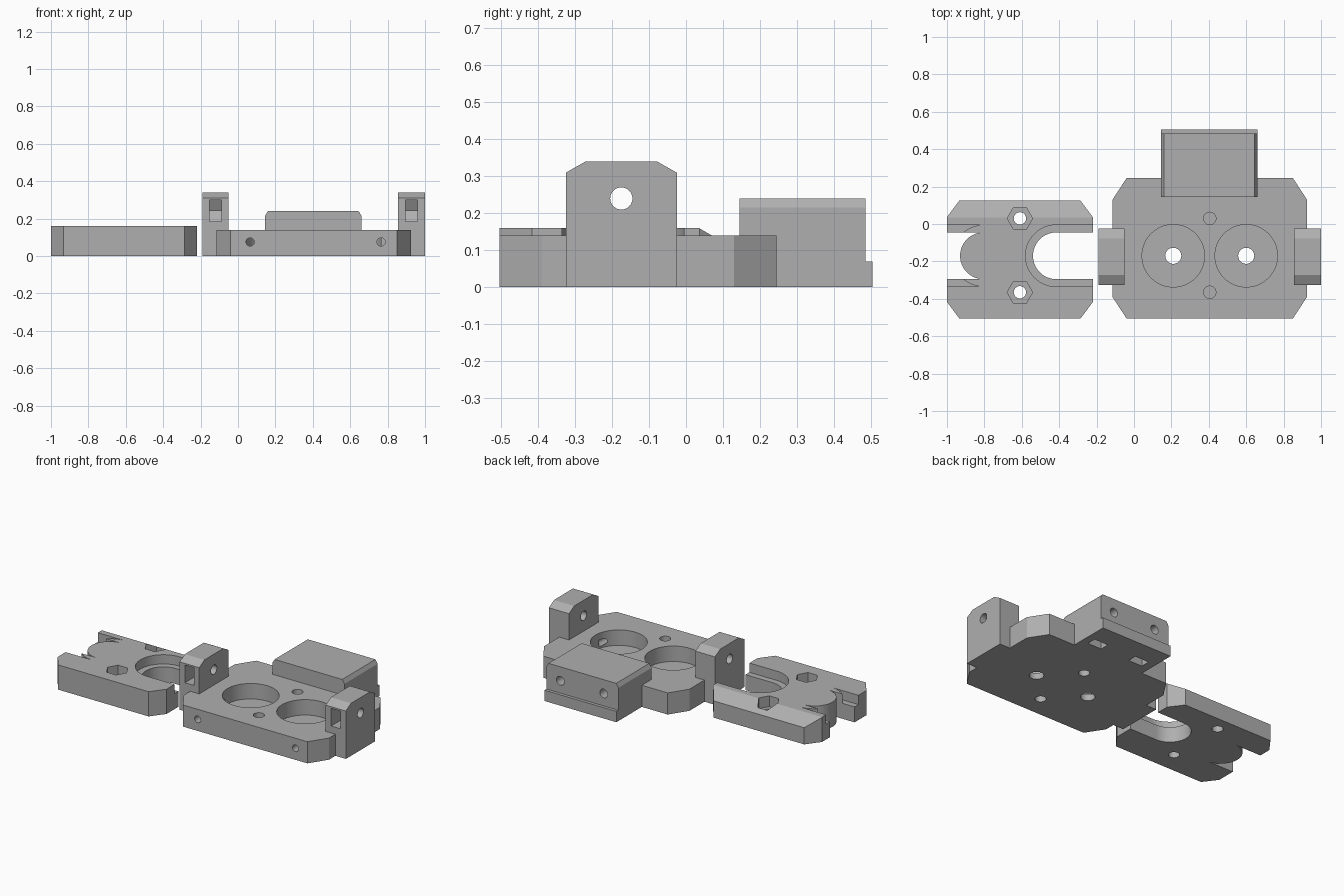
import bpy
import bmesh
from math import cos, sin, pi, radians
from mathutils import Vector

cube = bpy.data.objects.get("Cube")
if cube:
    bpy.data.objects.remove(cube)

grey = bpy.data.materials.new("plain_grey")
grey.use_nodes = True
COLOUR = (0.43, 0.43, 0.43, 1)
grey.diffuse_color = COLOUR
grey.node_tree.nodes["Principled BSDF"].inputs["Base Color"].default_value = COLOUR


def prism(name, outline, lo, hi, axis="z"):
    """Extrude a 2D outline along an axis, from lo to hi."""
    place = {"z": lambda a, b, t: (a, b, t),
             "x": lambda a, b, t: (t, a, b),
             "y": lambda a, b, t: (a, t, b)}[axis]
    bm = bmesh.new()
    face = bm.faces.new([bm.verts.new(place(a, b, lo)) for a, b in outline])
    moved = bmesh.ops.extrude_face_region(bm, geom=[face])["geom"]
    step = Vector(place(0, 0, hi - lo))
    bmesh.ops.translate(bm, vec=step,
                        verts=[v for v in moved if isinstance(v, bmesh.types.BMVert)])
    bmesh.ops.recalc_face_normals(bm, faces=bm.faces)
    mesh = bpy.data.meshes.new(name)
    bm.to_mesh(mesh)
    bm.free()
    mesh.materials.append(grey)
    obj = bpy.data.objects.new(name, mesh)
    bpy.context.collection.objects.link(obj)
    return obj


def circle(a, b, r, n=40, start=0.0, sweep=2 * pi):
    return [(a + r * cos(start + sweep * i / n), b + r * sin(start + sweep * i / n))
            for i in range(n)]


def box(a0, a1, b0, b1):
    return [(a0, b0), (a1, b0), (a1, b1), (a0, b1)]


def chamfered(a0, a1, b0, b1, ca, cb):
    """Rectangle with all four corners cut off."""
    return [(a0 + ca, b0), (a1 - ca, b0), (a1, b0 + cb), (a1, b1 - cb),
            (a1 - ca, b1), (a0 + ca, b1), (a0, b1 - cb), (a0, b0 + cb)]


def cut(part, outline, lo, hi, axis="z"):
    """Cut a prism out of a part."""
    cutter = prism("cutter", outline, lo, hi, axis)
    cutter.hide_render = True
    mod = part.modifiers.new("cut", "BOOLEAN")
    mod.operation = "DIFFERENCE"
    mod.solver = "EXACT"
    mod.object = cutter
    bpy.context.view_layer.objects.active = part
    bpy.ops.object.modifier_apply(modifier=mod.name)
    bpy.data.objects.remove(cutter)


def finish(part):
    bpy.ops.object.select_all(action="DESELECT")
    part.select_set(True)
    bpy.context.view_layer.objects.active = part
    bpy.ops.object.shade_smooth_by_angle(angle=radians(25))


MID_Y = -0.17
SCREW_Y = (0.03, -0.365)

# Clamp plate with a sloped back edge
clamp = prism("clamp_plate", chamfered(-1, -0.22, -0.505, 0.125, 0.066, 0.088), 0, 0.16)
cut(clamp, [(0.035, 0.16), (0.2, 0.065), (0.2, 0.3), (0.035, 0.3)], -1.1, -0.1, "x")

# Open slots on both ends, each with a wider upper ledge
for side in (-1, 1):
    centre = -0.61 + side * 0.195
    for radius, bottom in ((0.125, -0.1), (0.165, 0.1)):
        arc = circle(centre, MID_Y, radius, 32, -side * pi / 2, -side * pi)
        end = (centre, MID_Y + side * radius)
        far = centre + side * 0.5
        outline = arc + [end, (far, end[1]), (far, arc[0][1])]
        cut(clamp, outline, bottom, 0.3)

# Nut pockets and screw holes of the clamp
for y in SCREW_Y:
    cut(clamp, circle(-0.61, y, 0.068, 6), 0.09, 0.3)
    cut(clamp, circle(-0.61, y, 0.033), -0.1, 0.3)
finish(clamp)

# Main plate with round pockets
base = prism("base_plate", chamfered(-0.115, 0.925, -0.505, 0.245, 0.075, 0.115), 0, 0.14)
for x in (0.21, 0.6):
    cut(base, circle(x, MID_Y, 0.167, 64), 0.04, 0.3)
    cut(base, circle(x, MID_Y, 0.043), -0.1, 0.1)
for y in SCREW_Y:
    cut(base, circle(0.405, y, 0.033), 0.09, 0.3)
    cut(base, circle(0.405, y, 0.033), -0.1, 0.07)
for x in (0.065, 0.765):
    cut(base, circle(x, 0.075, 0.022, 24), -0.6, -0.2, "y")
finish(base)

# Upright side lugs with a cross hole and a nut slot
for name, x0, x1 in (("right_lug", -0.19, -0.05), ("left_lug", 0.855, 1.0)):
    y0, y1, top = -0.325, -0.025, 0.34
    lug = prism(name, [(y0, 0), (y1, 0), (y1, 0.31), (y1 - 0.053, top),
                       (y0 + 0.053, top), (y0, 0.31)], x0, x1, "x")
    mid = (x0 + x1) / 2
    hexagon = circle(-0.175, 0.242, 0.066, 6)
    slot = hexagon[:2] + [(-0.5, hexagon[1][1]), (-0.5, hexagon[5][1]), hexagon[5]]
    cut(lug, slot, mid - 0.033, mid + 0.033, "x")
    cut(lug, circle(-0.175, 0.24, 0.03), x0 - 0.1, x1 + 0.1, "x")
    finish(lug)

# Rear block with a lower lip, back holes and nut slots
block = prism("rear_block", [(0.145, 0.215), (0.145, 0), (0.66, 0), (0.66, 0.215),
                             (0.645, 0.24), (0.16, 0.24)], 0.145, 0.505, "y")
cut(block, box(0.485, 0.6, 0.07, 0.4), 0, 1, "x")
for x in (0.25, 0.56):
    cut(block, circle(x, 0.15, 0.028), 0.27, 0.6, "y")
    cut(block, box(x - 0.05, x + 0.05, 0.31, 0.37), -0.1, 0.2)
finish(block)
